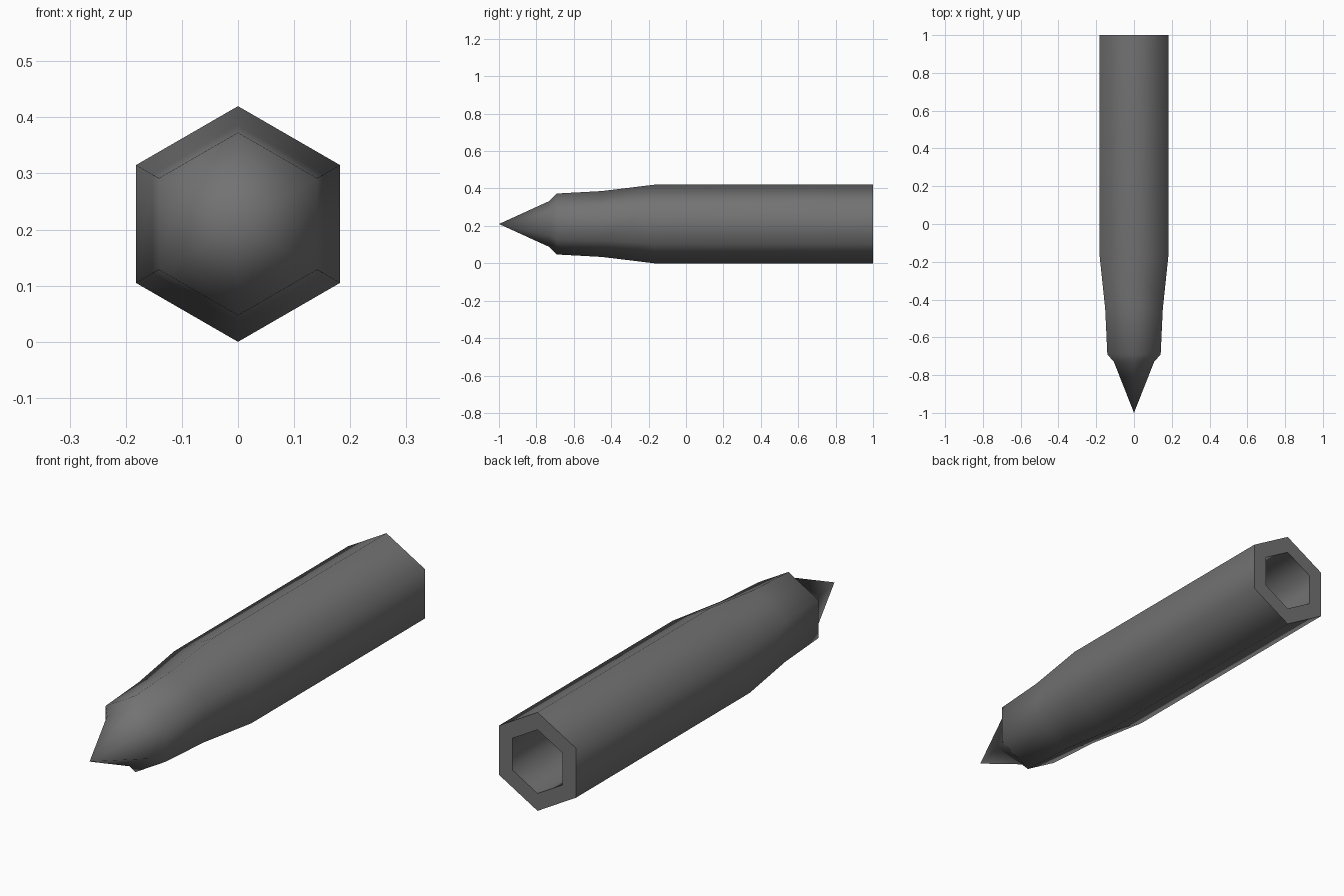
import bpy, bmesh, math

if "Cube" in bpy.data.objects:
    bpy.data.objects.remove(bpy.data.objects["Cube"])

SIDES = 6
AXIS_Z = 0.21

# Single dark grey material
mat = bpy.data.materials.new("dark_grey")
mat.use_nodes = True
grey = (0.17, 0.17, 0.17, 1)
mat.diffuse_color = grey
mat.node_tree.nodes["Principled BSDF"].inputs["Base Color"].default_value = grey


def ring(bm, y, r):
    """Hexagon around the y axis with a corner pointing up."""
    angles = [math.pi / 2 + i * math.tau / SIDES for i in range(SIDES)]
    return [bm.verts.new((r * math.cos(a), y, AXIS_Z + r * math.sin(a))) for a in angles]


# Profile (y, radius): tapered nose, straight barrel, rear rim, hollow bore
profile = [(-0.73, 0.123), (-0.69, 0.163), (-0.45, 0.176), (-0.17, 0.21),
           (1.0, 0.21), (1.0, 0.136), (-0.17, 0.136)]

bm = bmesh.new()
rings = [ring(bm, y, r) for y, r in profile]
for a, b in zip(rings, rings[1:]):
    for i in range(SIDES):
        j = (i + 1) % SIDES
        bm.faces.new((a[i], a[j], b[j], b[i]))

# Pointed tip and floor of the bore
tip = bm.verts.new((0, -1, AXIS_Z))
for i in range(SIDES):
    bm.faces.new((tip, rings[0][(i + 1) % SIDES], rings[0][i]))
bm.faces.new(rings[-1])
bmesh.ops.recalc_face_normals(bm, faces=bm.faces)

mesh = bpy.data.meshes.new("hollow_hex_body")
bm.to_mesh(mesh)
bm.free()
mesh.materials.append(mat)
body = bpy.data.objects.new("hollow_hex_body", mesh)
bpy.context.collection.objects.link(body)

# Soft hexagon corners, crisp rear rim
bpy.ops.object.select_all(action="DESELECT")
body.select_set(True)
bpy.context.view_layer.objects.active = body
bpy.ops.object.shade_smooth_by_angle(angle=math.radians(65))
